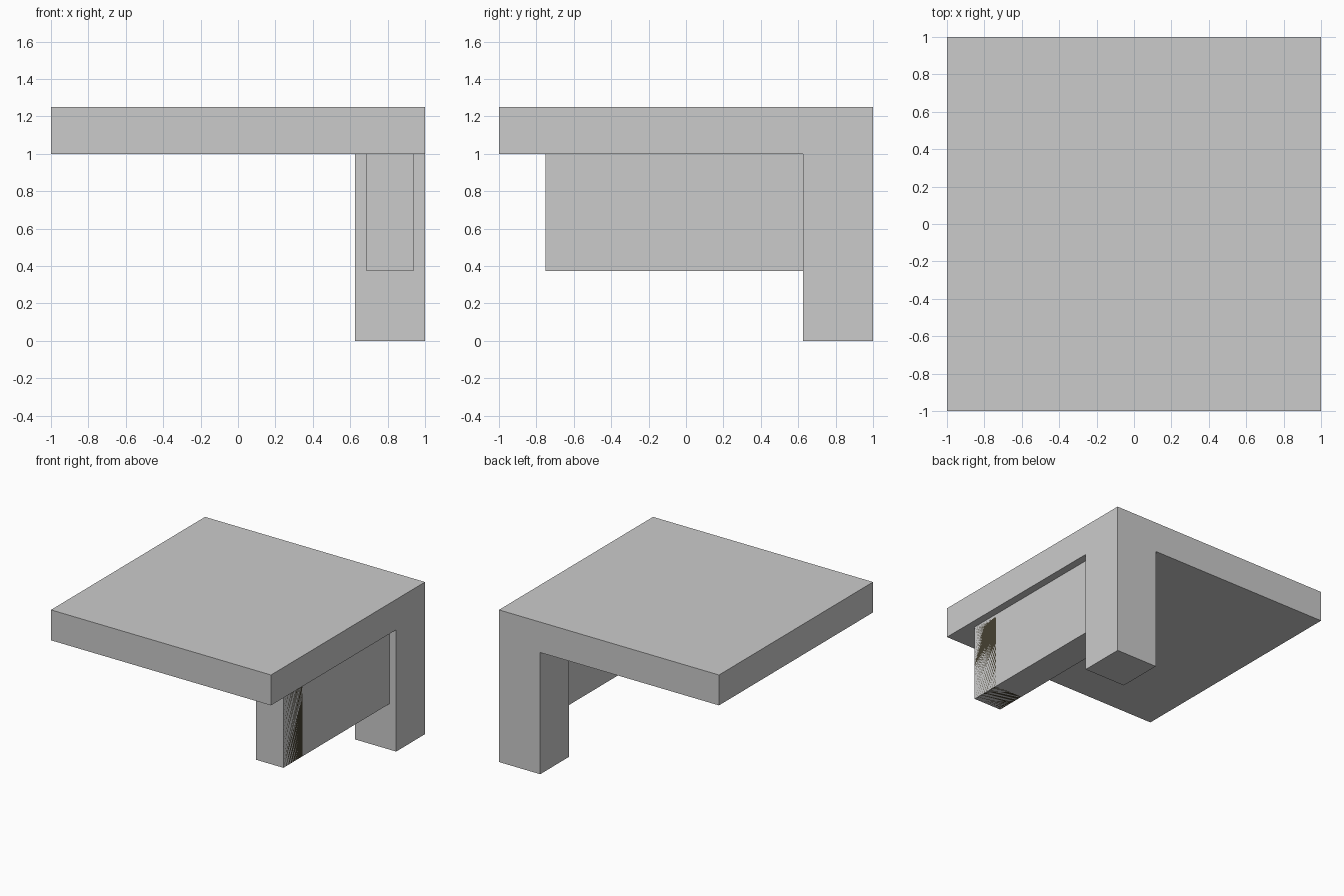
import bpy
import bmesh
from mathutils import Vector

if "Cube" in bpy.data.objects:
    bpy.data.objects.remove(bpy.data.objects["Cube"])


def material(name, rgb):
    mat = bpy.data.materials.new(name)
    mat.diffuse_color = (*rgb, 1.0)
    mat.use_nodes = True
    mat.node_tree.nodes["Principled BSDF"].inputs["Base Color"].default_value = mat.diffuse_color
    return mat


GREY = material("light_grey", (0.6, 0.6, 0.6))
DARK = material("dark_olive_brown", (0.06, 0.052, 0.031))


def box(name, lo, hi, mat=GREY):
    """Axis-aligned box between two opposite corners."""
    lo, hi = Vector(lo), Vector(hi)
    bm = bmesh.new()
    bmesh.ops.create_cube(bm, size=1.0)
    for v in bm.verts:
        v.co = (lo + hi) / 2 + v.co * (hi - lo)
    mesh = bpy.data.meshes.new(name)
    bm.to_mesh(mesh)
    bm.free()
    mesh.materials.append(mat)
    obj = bpy.data.objects.new(name, mesh)
    bpy.context.collection.objects.link(obj)
    return obj


# Square slab on top
box("top_slab", (-1, -1, 1), (1, 1, 1.25))

# Corner post, flush with the slab's back and right sides
box("corner_post", (0.625, 0.625, 0), (1, 1, 1))

# Hanging beam running forward from the post
X0, X1, Y0, Z0 = 0.6875, 0.9375, -0.75, 0.375
box("beam", (X0, Y0, Z0), (X1, 0.625, 1))

# Dark block sharing the beam's free end, flush with its faces
box("beam_end_block", (X0, Y0, Z0), (X1, -0.5, 1), DARK)
